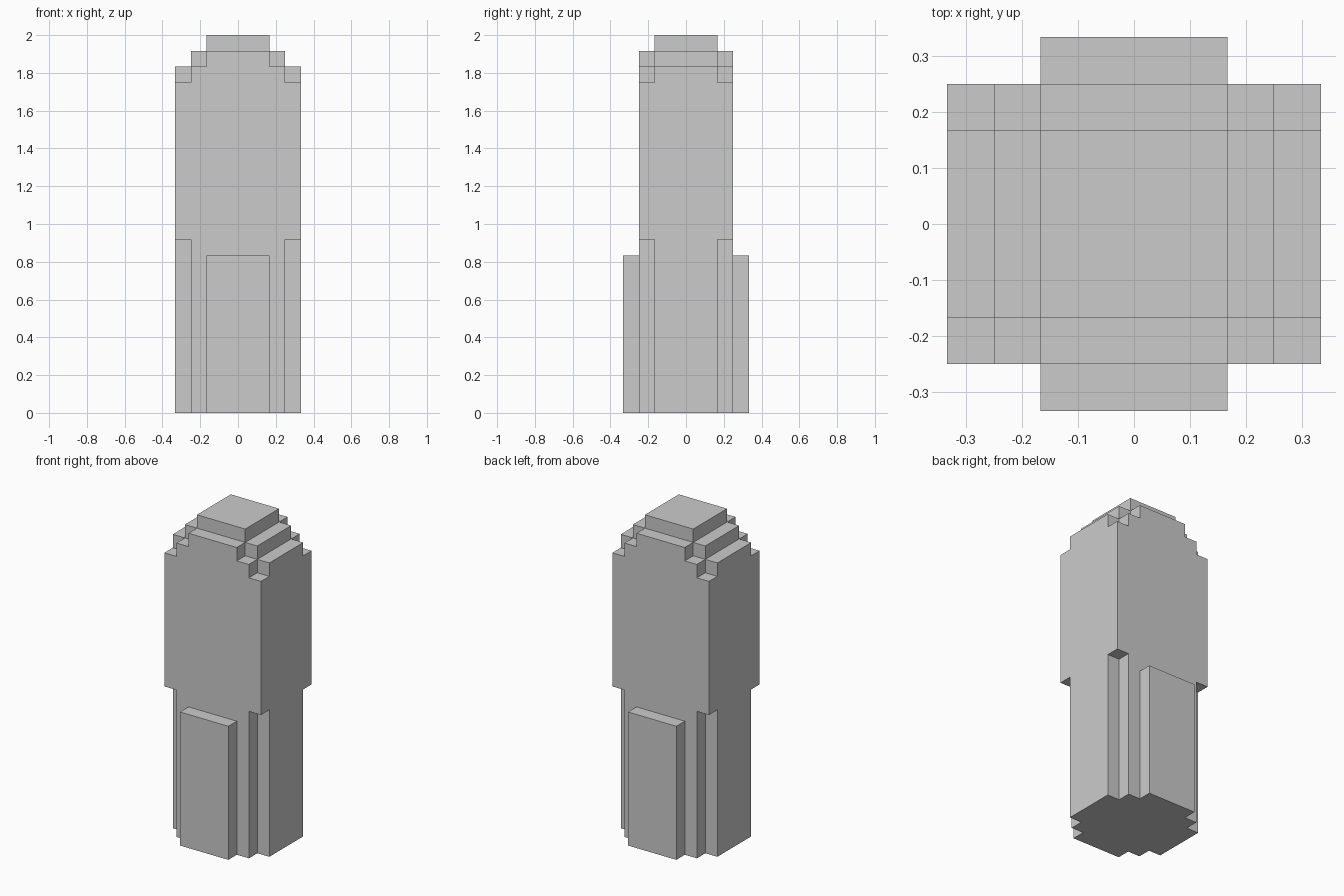
import bpy, bmesh, math
from mathutils import Vector

if "Cube" in bpy.data.objects:
    bpy.data.objects.remove(bpy.data.objects["Cube"])

U = 1 / 12  # everything sits on a 1/12 grid

# Centred blocks: (half width x, half depth y, bottom z, top z) in grid units
BLOCKS = [
    (3, 3, 0, 22),   # core shaft
    (4, 2, 0, 22),   # side pilasters
    (2, 4, 0, 10),   # front and back panels
    (4, 3, 11, 21),  # overhanging upper body
    (2, 3, 22, 23),  # crown step, front to back
    (3, 2, 22, 23),  # crown step, side to side
    (2, 2, 23, 24),  # roof cap
]


def filled(x, y, z):
    return any(abs(x) < hx and abs(y) < hy and z0 < z < z1
               for hx, hy, z0, z1 in BLOCKS)


def merge_blocks(name):
    """Union the blocks into one clean outer skin."""
    xy = [-4, -3, -2, 2, 3, 4]
    cuts = [xy, xy, sorted({z for b in BLOCKS for z in b[2:]})]
    bm = bmesh.new()
    spans = [list(zip(c, c[1:])) for c in cuts]
    for sx in spans[0]:
        for sy in spans[1]:
            for sz in spans[2]:
                cell = (sx, sy, sz)
                mid = Vector([(a + b) / 2 for a, b in cell])
                if not filled(*mid):
                    continue
                for axis in range(3):
                    u, v = (axis + 1) % 3, (axis + 2) % 3
                    for side in (0, 1):
                        probe = mid.copy()
                        probe[axis] = cell[axis][side] + (0.5 if side else -0.5)
                        if filled(*probe):
                            continue
                        ring = []
                        for i, j in ((0, 0), (1, 0), (1, 1), (0, 1)):
                            p = Vector((0, 0, 0))
                            p[axis], p[u], p[v] = cell[axis][side], cell[u][i], cell[v][j]
                            ring.append(bm.verts.new(p * U))
                        bm.faces.new(ring if side else ring[::-1])
    bmesh.ops.remove_doubles(bm, verts=bm.verts, dist=1e-4)
    bmesh.ops.dissolve_limit(bm, angle_limit=math.radians(1),
                             verts=bm.verts, edges=bm.edges)
    mesh = bpy.data.meshes.new(name)
    bm.to_mesh(mesh)
    bm.free()
    obj = bpy.data.objects.new(name, mesh)
    bpy.context.collection.objects.link(obj)
    return obj


merge_blocks("stepped_tower")
